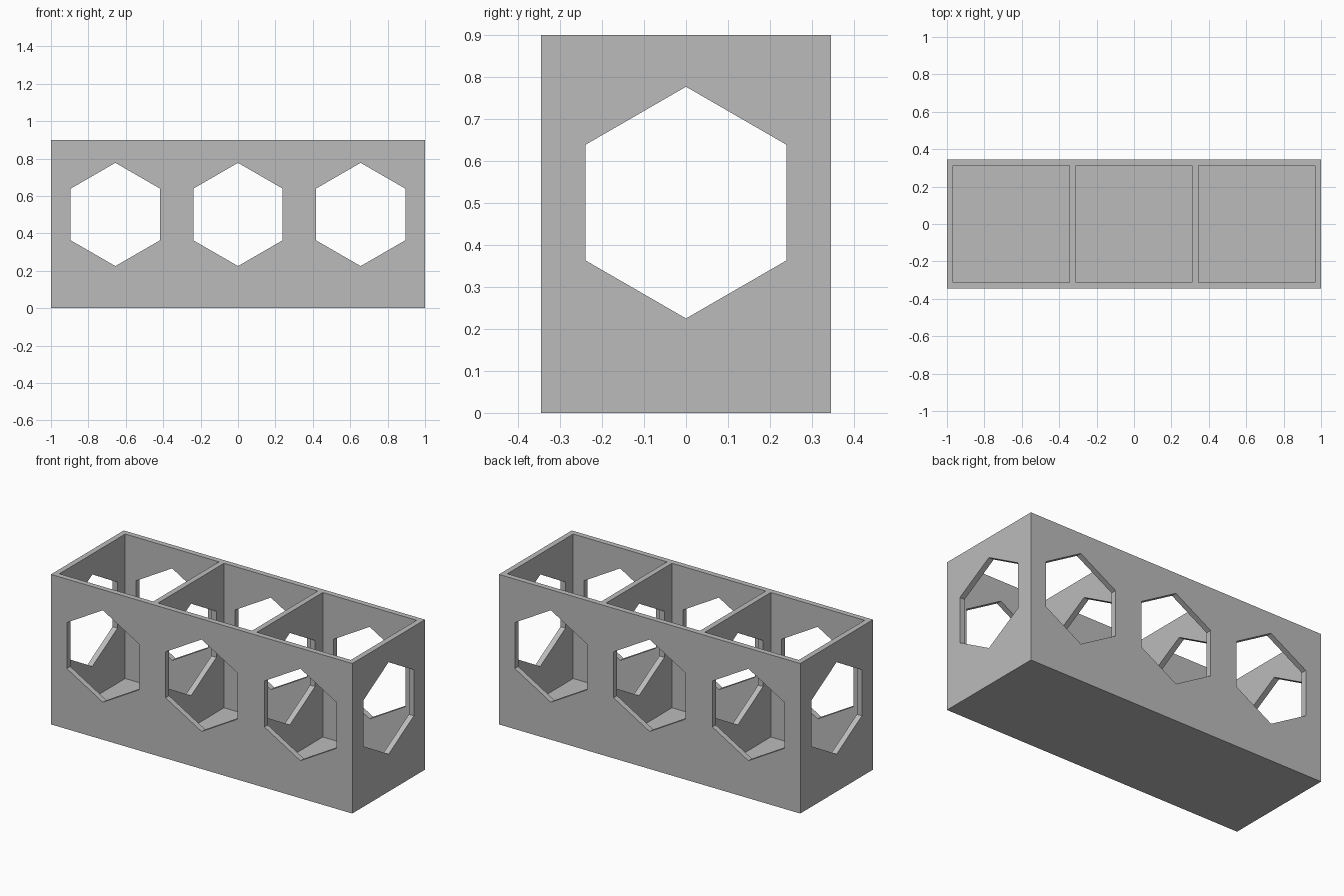
import bpy
from math import pi

if "Cube" in bpy.data.objects:
    bpy.data.objects.remove(bpy.data.objects["Cube"], do_unlink=True)

LENGTH, DEPTH, HEIGHT = 2.0, 0.69, 0.9
WALL = 0.033
PITCH = (LENGTH - WALL) / 3
HOLE_Z, HOLE_RADIUS = 0.501, 0.276

gray = bpy.data.materials.new("plain gray")
gray.use_nodes = True
color = (0.5, 0.5, 0.5, 1)
gray.diffuse_color = color
gray.node_tree.nodes["Principled BSDF"].inputs["Base Color"].default_value = color


def box(name, size, center):
    bpy.ops.mesh.primitive_cube_add(size=1, location=center)
    obj = bpy.context.object
    obj.name = name
    obj.scale = size
    bpy.ops.object.transform_apply(location=True, rotation=True, scale=True)
    obj.data.materials.append(gray)
    return obj


def hexagon(name, length, center, rotation):
    # Six-sided prism, point upward, for piercing the walls
    bpy.ops.mesh.primitive_cylinder_add(vertices=6, radius=HOLE_RADIUS, depth=length,
                                        location=center, rotation=rotation)
    obj = bpy.context.object
    obj.name = name
    bpy.ops.object.transform_apply(location=True, rotation=True, scale=True)
    obj.data.materials.append(gray)
    return obj


def cut(target, cutter):
    mod = target.modifiers.new("cut", 'BOOLEAN')
    mod.operation = 'DIFFERENCE'
    mod.solver = 'EXACT'
    mod.object = cutter
    bpy.context.view_layer.objects.active = target
    bpy.ops.object.modifier_apply(modifier=mod.name)
    bpy.data.objects.remove(cutter, do_unlink=True)


# Open-topped tray
tray = box("three_cell_box", (LENGTH, DEPTH, HEIGHT), (0, 0, HEIGHT / 2))

# Three square cells leaving outer walls, dividers and floor
for i in (-1, 0, 1):
    cut(tray, box("cell_cutter", (PITCH - WALL, DEPTH - 2 * WALL, HEIGHT),
                  (i * PITCH, 0, WALL + HEIGHT / 2)))

# Hexagonal windows through front and back of every cell
for i in (-1, 0, 1):
    cut(tray, hexagon("window_cutter", DEPTH * 2, (i * PITCH, 0, HOLE_Z), (pi / 2, 0, 0)))

# Matching windows through both ends and the dividers
cut(tray, hexagon("end_window_cutter", LENGTH * 2, (0, 0, HOLE_Z), (pi / 2, 0, pi / 2)))
